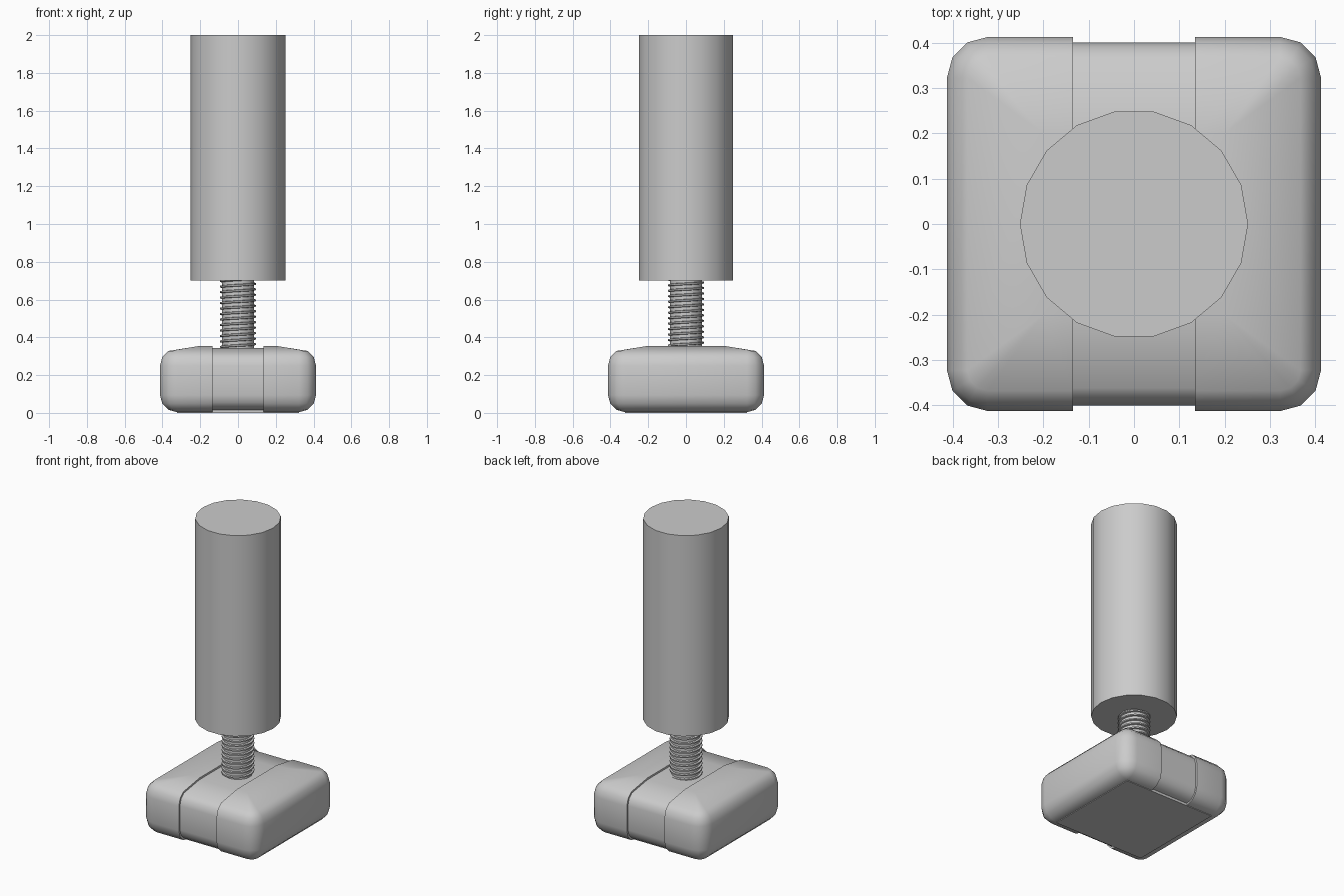
import bpy, bmesh, math

if "Cube" in bpy.data.objects:
    bpy.data.objects.remove(bpy.data.objects["Cube"])

R = 0.09          # edge rounding of the foot
C = 0.323         # half-size of the flat core square
Z0, Z1 = 0.094, 0.25   # heights of the lower and upper rounding centres


def finish(bm, name, angle=50):
    bmesh.ops.recalc_face_normals(bm, faces=bm.faces)
    me = bpy.data.meshes.new(name)
    bm.to_mesh(me)
    bm.free()
    ob = bpy.data.objects.new(name, me)
    bpy.context.collection.objects.link(ob)
    bpy.ops.object.select_all(action='DESELECT')
    ob.select_set(True)
    bpy.context.view_layer.objects.active = ob
    bpy.ops.object.shade_smooth_by_angle(angle=math.radians(angle))
    return ob


def cylinder(name, r, z0, z1, sides):
    bm = bmesh.new()
    ring = [bm.verts.new((r * math.cos(i * math.tau / sides),
                          r * math.sin(i * math.tau / sides), z0)) for i in range(sides)]
    face = bm.faces.new(ring)
    ext = bmesh.ops.extrude_face_region(bm, geom=[face])['geom']
    top = [v for v in ext if isinstance(v, bmesh.types.BMVert)]
    bmesh.ops.translate(bm, verts=top, vec=(0, 0, z1 - z0))
    if not [f for f in bm.faces if all(abs(v.co.z - z0) < 1e-5 for v in f.verts)]:
        bm.faces.new(ring)
    return finish(bm, name)


def foot_profile(inset=0.0):
    """(core half-size, rounding radius, height) from bottom to top."""
    r = R - inset
    levels = []
    for a in (-90, -60, -30, 0):
        t = math.radians(a)
        levels.append((C, r * math.cos(t), Z0 + r * math.sin(t)))
    for a in (0, 30, 60):
        t = math.radians(a)
        levels.append((C, r * math.cos(t), Z1 + r * math.sin(t)))
    levels.append((0.2, 0.0, 0.355 - inset))
    return levels


# Foot shell: rounded square rings lofted upward, middle removed
bm = bmesh.new()
rings = []
for core, r, z in foot_profile():
    ring = []
    for k, (sx, sy) in enumerate(((1, 1), (-1, 1), (-1, -1), (1, -1))):
        for j in range(4):
            t = math.radians(90 * k + 30 * j)
            ring.append(bm.verts.new((sx * core + r * math.cos(t),
                                      sy * core + r * math.sin(t), z)))
    rings.append(ring)
for a, b in zip(rings, rings[1:]):
    for i in range(16):
        j = (i + 1) % 16
        bm.faces.new((a[i], a[j], b[j], b[i]))
bm.faces.new(rings[0])
bm.faces.new(rings[-1])
bmesh.ops.remove_doubles(bm, verts=bm.verts, dist=1e-4)
cut = bmesh.ops.bisect_plane(bm, geom=bm.verts[:] + bm.edges[:] + bm.faces[:],
                             plane_co=(0.135, 0, 0), plane_no=(1, 0, 0), clear_inner=True)
bmesh.ops.holes_fill(bm, edges=[e for e in bm.edges if e.is_boundary])
dup = bmesh.ops.duplicate(bm, geom=bm.verts[:] + bm.edges[:] + bm.faces[:])['geom']
for v in dup:
    if isinstance(v, bmesh.types.BMVert):
        v.co.x = -v.co.x
finish(bm, "foot_sides")

# Recessed band across the middle of the foot
bm = bmesh.new()
half = [(c + r, z) for c, r, z in foot_profile(0.012)]
outline = half + [(-y, z) for y, z in reversed(half)]
left = [bm.verts.new((-0.137, y, z)) for y, z in outline]
right = [bm.verts.new((0.137, y, z)) for y, z in outline]
n = len(outline)
for i in range(n):
    j = (i + 1) % n
    bm.faces.new((left[i], left[j], right[j], right[i]))
bm.faces.new(left)
bm.faces.new(right)
finish(bm, "foot_band")

# Flat pad under the foot
bm = bmesh.new()
bmesh.ops.create_cube(bm, size=1)
for v in bm.verts:
    v.co = (v.co.x * 2 * C, v.co.y * 2 * C, (v.co.z + 0.5) * 0.02)
finish(bm, "base_pad")

# Threaded stem: core plus a helical ridge
cylinder("stem_core", 0.085, 0.3, 0.75, 24)
bm = bmesh.new()
turns, steps, pitch = 13, 20, 0.029
section = ((0.082, -0.007), (0.096, -0.004), (0.096, 0.004), (0.082, 0.007))
prev = first = None
for i in range(turns * steps + 1):
    t = i * math.tau / steps
    z = 0.335 + pitch * i / steps
    cur = [bm.verts.new((r * math.cos(t), r * math.sin(t), z + dz)) for r, dz in section]
    if prev:
        for a in range(4):
            b = (a + 1) % 4
            bm.faces.new((prev[a], prev[b], cur[b], cur[a]))
    else:
        first = cur
    prev = cur
bm.faces.new(first)
bm.faces.new(prev)
finish(bm, "stem_thread", 40)

# Leg post
cylinder("leg_post", 0.252, 0.70, 2.0, 18)
